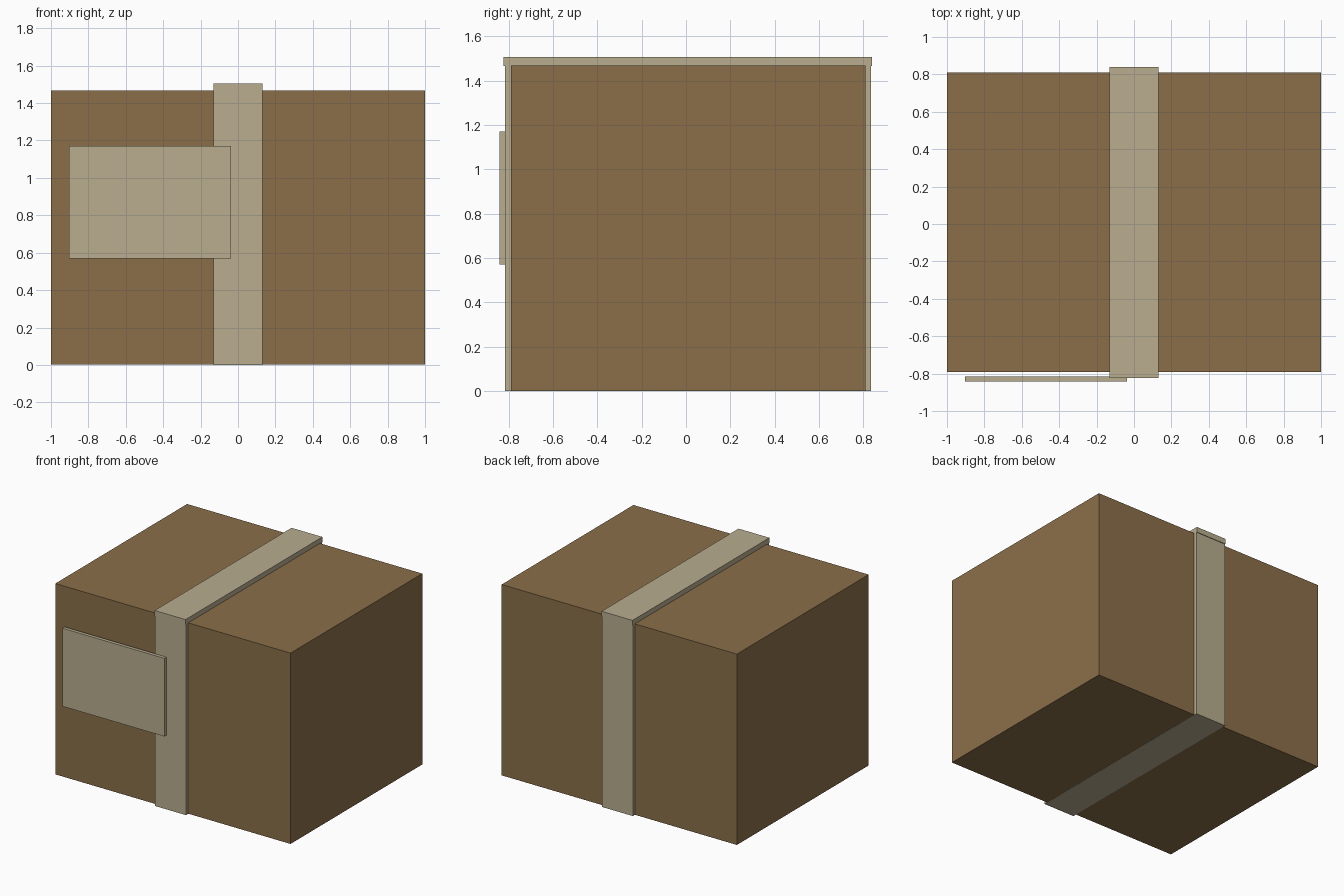
import bpy

# Remove the default cube
default = bpy.data.objects.get("Cube")
if default:
    bpy.data.objects.remove(default, do_unlink=True)


def make_material(name, rgb):
    mat = bpy.data.materials.new(name)
    mat.use_nodes = True
    color = (*rgb, 1.0)
    mat.diffuse_color = color
    mat.node_tree.nodes["Principled BSDF"].inputs["Base Color"].default_value = color
    return mat


def add_block(name, low, high, mat):
    """Flat-sided block spanning two opposite corners."""
    center = [(a + b) / 2 for a, b in zip(low, high)]
    bpy.ops.mesh.primitive_cube_add(size=1, location=center)
    obj = bpy.context.object
    obj.name = name
    obj.scale = [b - a for a, b in zip(low, high)]
    bpy.ops.object.transform_apply(location=False, rotation=False, scale=True)
    obj.data.materials.append(mat)
    return obj


cardboard = make_material("cardboard brown", (0.258, 0.159, 0.067))
tan = make_material("tape tan", (0.479, 0.418, 0.275))

# Carton body
add_block("carton", (-1, -0.79, 0.001), (1, 0.81, 1.468), cardboard)

# Tape running down the front and back and under the carton
add_block("tape_wrap", (-0.132, -0.817, 0), (0.13, 0.834, 1.47), tan)

# Thicker tape strip over the top, overhanging both ends
add_block("tape_top", (-0.132, -0.824, 1.465), (0.13, 0.839, 1.506), tan)

# Shipping label on the front
add_block("label", (-0.903, -0.842, 0.57), (-0.037, -0.815, 1.17), tan)
